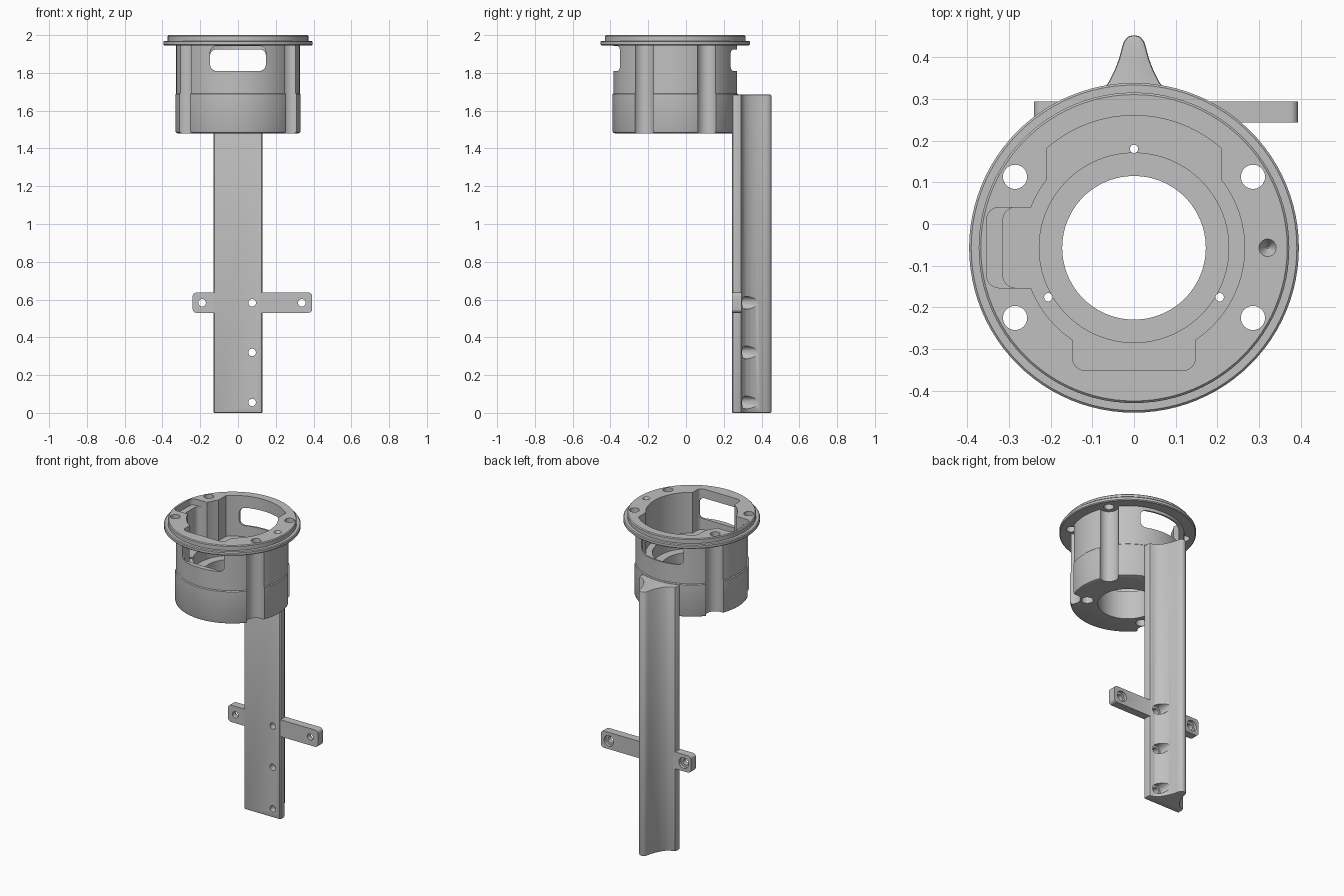
import bpy, bmesh, math
from mathutils import Vector, Matrix

if "Cube" in bpy.data.objects:
    bpy.data.objects.remove(bpy.data.objects["Cube"], do_unlink=True)

CY = -0.057          # cup axis position in y
BASE, LIP, TOP = 1.48, 1.945, 2.0
FLOOR, RECESS = 1.74, 1.66

grey = bpy.data.materials.new("plain grey")
grey.use_nodes = True
grey.diffuse_color = (0.53, 0.53, 0.53, 1)
grey.node_tree.nodes["Principled BSDF"].inputs["Base Color"].default_value = (0.53, 0.53, 0.53, 1)


def finish(name, bm):
    bmesh.ops.recalc_face_normals(bm, faces=bm.faces)
    mesh = bpy.data.meshes.new(name)
    bm.to_mesh(mesh)
    bm.free()
    mesh.materials.append(grey)
    ob = bpy.data.objects.new(name, mesh)
    bpy.context.collection.objects.link(ob)
    return ob


def prism(name, outline, lo, hi, along_y=False):
    """Extrude a 2D outline along z, or along y when the outline is in x and z."""
    bm = bmesh.new()
    place = (lambda p, d: (p[0], d, p[1])) if along_y else (lambda p, d: (p[0], p[1], d))
    a = [bm.verts.new(place(p, lo)) for p in outline]
    b = [bm.verts.new(place(p, hi)) for p in outline]
    bm.faces.new(a)
    bm.faces.new(b)
    for i in range(len(a)):
        j = (i + 1) % len(a)
        bm.faces.new((a[i], a[j], b[j], b[i]))
    return finish(name, bm)


def lathe(name, profile, x=0, y=CY, steps=96):
    """Spin an (r, z) profile, closed at both ends on the axis."""
    bm = bmesh.new()
    rings = []
    for r, z in profile:
        rings.append([bm.verts.new((x + r * math.cos(t), y + r * math.sin(t), z))
                      for t in (2 * math.pi * i / steps for i in range(steps))])
    for a, b in zip(rings, rings[1:]):
        for i in range(steps):
            j = (i + 1) % steps
            bm.faces.new((a[i], a[j], b[j], b[i]))
    bm.faces.new(rings[0])
    bm.faces.new(rings[-1])
    return finish(name, bm)


def rod(x, y, r, lo, hi, r2=None, steps=32):
    return lathe("cutter", [(r, lo), (r if r2 is None else r2, hi)], x, y, steps)


def rod_y(x, z, r, lo, hi):
    ring = [(x + r * math.cos(i * math.pi / 16), z + r * math.sin(i * math.pi / 16)) for i in range(32)]
    return prism("cutter", ring, lo, hi, True)


def rounded(x0, x1, y0, y1, r):
    pts = []
    corners = [(x1 - r, y1 - r), (x0 + r, y1 - r), (x0 + r, y0 + r), (x1 - r, y0 + r)]
    for k, (cx, cy) in enumerate(corners):
        for i in range(7):
            t = (k + i / 6) * math.pi / 2
            pts.append((cx + r * math.cos(t), cy + r * math.sin(t)))
    return pts


def combine(target, others, mode):
    for o in others:
        m = target.modifiers.new("join", 'BOOLEAN')
        m.operation, m.solver, m.object = mode, 'EXACT', o
        bpy.context.view_layer.objects.active = target
        bpy.ops.object.modifier_apply(modifier=m.name)
        bpy.data.objects.remove(o, do_unlink=True)


def smooth(ob):
    bpy.ops.object.select_all(action='DESELECT')
    ob.select_set(True)
    bpy.context.view_layer.objects.active = ob
    bpy.ops.object.shade_smooth_by_angle(angle=math.radians(30))


# Cup body with stepped flange
cup = lathe("cup", [(0.318, BASE), (0.328, BASE + 0.004), (0.332, BASE + 0.014), (0.332, 1.687),
                    (0.327, 1.692), (0.327, LIP), (0.39, LIP), (0.395, LIP + 0.005), (0.395, 1.965),
                    (0.39, 1.97), (0.372, 1.97), (0.372, 1.995), (0.367, TOP)])

# Cavity, recess and centre bore
cuts = [lathe("cutter", [(0.265, FLOOR), (0.265, 2.1)]),
        lathe("cutter", [(0.227, RECESS), (0.227, 1.9)]),
        lathe("cutter", [(0.172, 1.4), (0.172, 1.9)])]

# Rear, side and front pockets opening out of the cavity
half = math.asin(0.195 / 0.317)
arc = [(0.317 * math.sin(half * (1 - i / 8)), CY + 0.317 * math.cos(half * (1 - i / 8))) for i in range(17)]
cuts.append(prism("cutter", [(0.21, 0), (0.21, 0.18)] + arc + [(-0.21, 0.18), (-0.21, 0)], FLOOR, 2.1))
cuts.append(prism("cutter", rounded(-0.314, -0.1, -0.153, 0.04, 0.03), FLOOR, 2.1))
cuts.append(prism("cutter", rounded(-0.353, -0.1, -0.153, 0.04, 0.03), 1.96, 2.1))
cuts.append(prism("cutter", rounded(-0.147, 0.147, -0.351, -0.15, 0.03), FLOOR, 2.1))

# Windows through the wall
cuts.append(prism("cutter", rounded(-0.147, 0.147, 1.81, 1.942, 0.03), -0.5, -0.3, True))
cuts.append(prism("cutter", rounded(-0.148, 0.148, 1.81, 1.925, 0.035), 0.15, 0.5, True))

# Flange screw holes with clearance grooves down the body
for sx in (-1, 1):
    for y in (0.113, -0.225):
        cuts.append(rod(sx * 0.285, y, 0.029, 1.9, 2.1))
        cuts.append(rod(sx * 0.285, y, 0.056, 1.4, LIP))

# Floor screw holes counterbored from below, and the locating cone
for deg in (90, 210, 330):
    x = 0.237 * math.cos(math.radians(deg))
    y = CY + 0.237 * math.sin(math.radians(deg))
    cuts.append(rod(x, y, 0.01, 1.4, 1.9))
    cuts.append(rod(x, y, 0.035, 1.4, 1.55))
cuts.append(rod(0.32, CY, 0.002, 1.97, 2.005, 0.024))
combine(cup, cuts, 'DIFFERENCE')
smooth(cup)

# Ribbed post with hollow flanks
side = [(0.124, 0.243), (0.13, 0.249), (0.13, 0.28), (0.125, 0.291), (0.114, 0.296), (0.098, 0.3),
        (0.078, 0.316), (0.06, 0.341), (0.047, 0.367), (0.036, 0.395), (0.029, 0.422),
        (0.024, 0.438), (0.014, 0.449), (0.004, 0.452)]
bracket = prism("post_with_arms", side + [(-x, y) for x, y in reversed(side)], 0, 1.685)
bev = bracket.modifiers.new("edge", 'BEVEL')
bev.width, bev.segments, bev.limit_method, bev.angle_limit = 0.006, 2, 'ANGLE', math.radians(60)
bpy.context.view_layer.objects.active = bracket
bpy.ops.object.modifier_apply(modifier=bev.name)

# Cross arms
arms = prism("arms", rounded(-0.24, 0.393, 0.53, 0.637, 0.02), 0.2435, 0.294, True)
combine(bracket, [arms], 'UNION')

# Mounting holes, counterbored from behind
holes = []
for x, z, seat in ((0.075, 0.055, 0.285), (0.075, 0.32, 0.285), (0.075, 0.583, 0.285),
                   (-0.19, 0.583, 0.275), (0.338, 0.583, 0.275)):
    holes.append(rod_y(x, z, 0.02, 0.1, 0.6))
    holes.append(rod_y(x, z, 0.034, seat, 0.6))
combine(bracket, holes, 'DIFFERENCE')
smooth(bracket)
